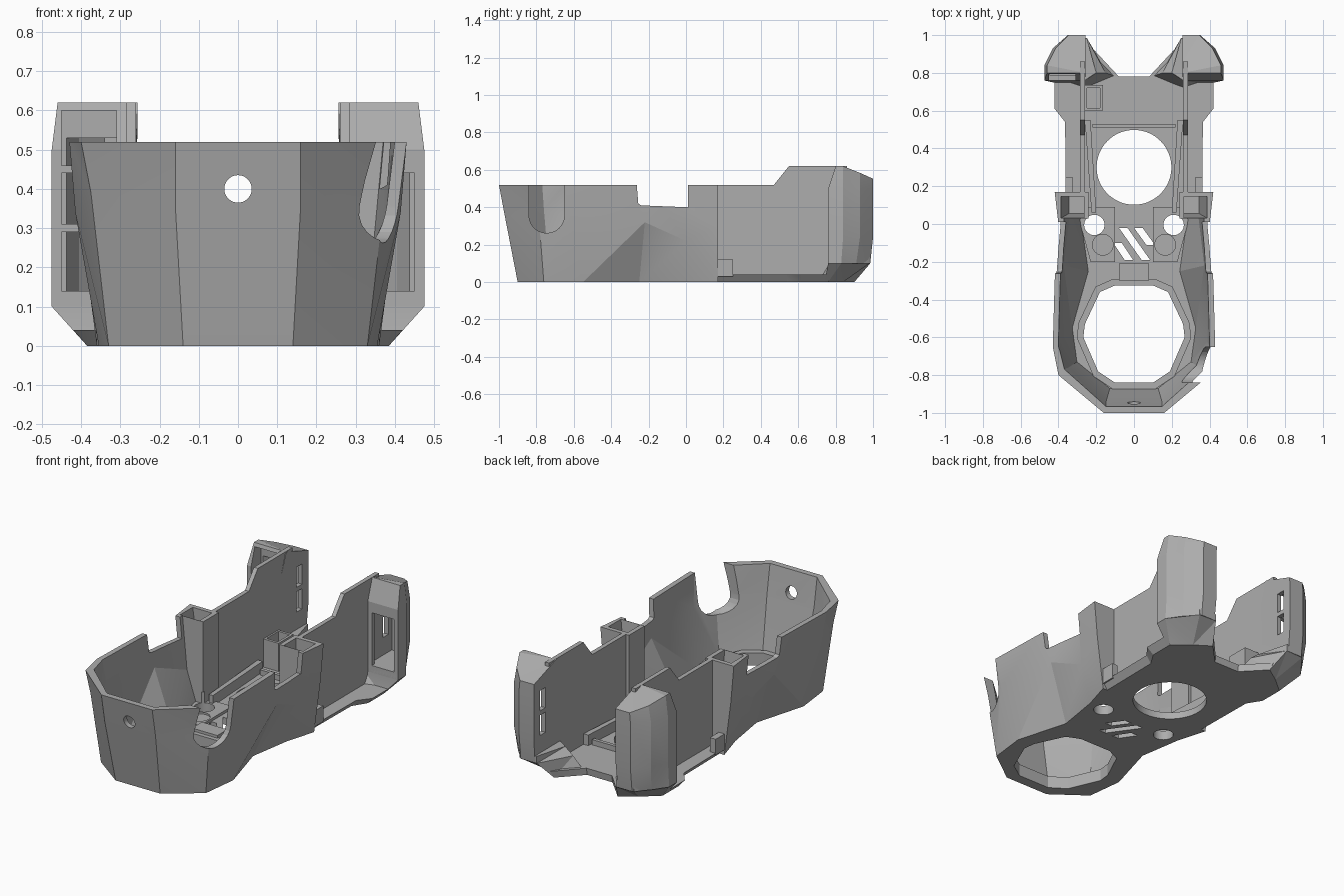
import bpy, bmesh, math
from math import sin, cos, pi

cube = bpy.data.objects.get("Cube")
if cube:
    bpy.data.objects.remove(cube, do_unlink=True)

grey = bpy.data.materials.new("mid grey")
grey.use_nodes = True
colour = (0.42, 0.42, 0.42, 1)
grey.diffuse_color = colour
grey.node_tree.nodes["Principled BSDF"].inputs["Base Color"].default_value = colour


def loft(name, rings):
    """Closed solid through rings that have equal point counts."""
    bm = bmesh.new()
    vs = [[bm.verts.new(p) for p in ring] for ring in rings]
    n = len(vs[0])
    for a, b in zip(vs, vs[1:]):
        for i in range(n):
            j = (i + 1) % n
            bm.faces.new((a[i], a[j], b[j], b[i]))
    bm.faces.new(vs[0])
    bm.faces.new(vs[-1])
    bmesh.ops.triangulate(bm, faces=[f for f in bm.faces if len(f.verts) == 4])
    bmesh.ops.triangulate(bm, faces=[f for f in bm.faces if len(f.verts) > 4])
    bmesh.ops.recalc_face_normals(bm, faces=bm.faces)
    mesh = bpy.data.meshes.new(name)
    bm.to_mesh(mesh)
    bm.free()
    ob = bpy.data.objects.new(name, mesh)
    bpy.context.collection.objects.link(ob)
    mesh.materials.append(grey)
    return ob


def prism(name, pts, lo, hi, axis="z"):
    place = {"x": lambda p, h: (h, p[0], p[1]),
             "y": lambda p, h: (p[0], h, p[1]),
             "z": lambda p, h: (p[0], p[1], h)}[axis]
    return loft(name, [[place(p, h) for p in pts] for h in (lo, hi)])


def box(name, x0, x1, y0, y1, z0, z1):
    return prism(name, [(x0, y0), (x1, y0), (x1, y1), (x0, y1)], z0, z1)


def circle(cx, cy, r, n=48):
    return [(cx + r * cos(2 * pi * i / n), cy + r * sin(2 * pi * i / n)) for i in range(n)]


def cut(target, *cutters):
    for c in cutters:
        c.hide_render = True
        mod = target.modifiers.new("cut", "BOOLEAN")
        mod.operation, mod.solver, mod.object = "DIFFERENCE", "EXACT", c
        bpy.context.view_layer.objects.active = target
        bpy.ops.object.modifier_apply(modifier=mod.name)
        bpy.data.objects.remove(c, do_unlink=True)
    return target


def both(half):
    """Mirror a half outline across x = 0."""
    return half + [(-p[0],) + tuple(p[1:]) for p in reversed(half)]


# Front bowl: faceted hull with a pinched waist
bottom = [(.14, -.90, 0), (.33, -.76, 0), (.355, -.55, 0), (.27, -.25, 0), (.31, 0, 0), (.36, .17, 0)]
middle = [(.16, -.97, .36), (.375, -.79, .39), (.415, -.62, .34), (.40, -.22, .32), (.37, 0, .22), (.40, .17, .3)]
top = [(.16, -1, .52), (.40, -.80, .52), (.43, -.65, .52), (.42, -.30, .52), (.40, 0, .52), (.42, .17, .52)]
bowl = loft("front_bowl", [both(r) for r in (bottom, middle, top)])


def inside(ring, lift):
    inner = []
    for i, (x, y, z) in enumerate(ring[:5]):
        inner.append((x - (.012 if i == 0 else .028), y + (.03 if i < 2 else 0), z + lift))
    x, y, z = inner[4]
    inner[4] = (x, .03, z)
    return both(inner + [(.24, .03, z), (.24, .3, z)])


cut(bowl, loft("bowl_cavity", [inside(bottom, .04), inside(middle, 0), inside(top, .02)]))

# Large rounded opening in the bowl floor, and its raised rim
opening = both([(.10, -.325), (.18, -.36), (.26, -.53), (.268, -.60), (.19, -.78), (.10, -.84)])


def grow(k):
    return [(x * k, -.58 + (y + .58) * k) for x, y in opening]


rim = prism("opening_rim", grow(1.13), .02, .07)
for part in (bowl, rim):
    cut(part, prism("opening_cut", opening, -.1, .3))

# Side dips, cable notch and front screw hole
cut(bowl, prism("side_dips", [(-.27, .6), (-.255, .42), (-.24, .41), (.01, .40), (.01, .6)], -.6, .6, "x"))
arc = [(-.745 + .095 * cos(a * pi / 12), .357 + .095 * sin(a * pi / 12)) for a in range(12, 25)]
cut(bowl, prism("cable_notch", arc + [(-.65, .6), (-.84, .6)], .25, .6, "x"))
cut(bowl, prism("screw_hole", circle(0, .40, .035), -1.1, -.8, "y"))

# Floor slots and small round holes
for x0, y0, x1, y1 in ((-.06, -.02, .06, -.19), (.02, -.02, .085, -.11), (-.09, -.10, -.03, -.19)):
    cut(bowl, prism("slot", [(x0 - .02, y0), (x0 + .025, y0), (x1 + .025, y1), (x1 - .02, y1)], -.1, .1))
for s in (-1, 1):
    pad = prism("floor_pad", [(s * .10, -.20), (s * .23, -.20), (s * .29, .02), (s * .24, .09), (s * .10, .09)], .03, .055)
    for part in (bowl, pad):
        cut(part, prism("peg_hole", circle(s * .21, -.005, .054, 32), -.1, .12))
    cut(pad, prism("pad_recess", circle(s * .165, -.11, .055, 32), .045, .1))
    # Open pocket in the shoulder column
    a, b = sorted((s * .265, s * .345))
    c, d = sorted((s * .265, s * .39))
    low = [(a, .055, .25), (b, .055, .25), (b, .145, .25), (a, .145, .25)]
    high = [(c, .03, .54), (d, .03, .54), (d, .145, .54), (c, .145, .54)]
    cut(bowl, loft("shoulder_pocket", [low, high]))

# Rear floor with bevelled edge and a notch at the back
edge = [(.36, .14), (.365, .54), (.42, .61), (.42, .77), (.21, .92), (.08, .78)]
base = [(.33, .14), (.335, .54), (.385, .62), (.385, .75), (.20, .90), (.08, .775)]
floor = loft("rear_floor", [both([(x, y, z) for x, y in e]) for e, z in ((base, 0), (edge, .04))])
for part in (bowl, floor):
    cut(part, prism("round_opening", circle(0, .30, .198, 64), -.1, .2))

# Floor details between the walls
box("front_bridge", -.08, .08, -.30, -.21, .03, .085)
box("floor_ridge", -.22, .22, .51, .53, .03, .07)
clip = box("cable_clip", -.27, -.165, .60, .735, .03, .2)
cut(clip, box("clip_cut", -.25, -.18, .615, .72, .06, .3))

# Rear side walls, horns and feet
wall_side = [(.15, .02), (.86, .02), (.86, .62), (.55, .62), (.47, .52), (.15, .52)]


def slope(y):
    return min(.62, .62 - (y - .85) * .45)


for s, side in ((1, "left"), (-1, "right")):
    prism(side + "_wall", wall_side, s * .26, s * .285, "x")
    prism(side + "_rail", [(s * .20, .06), (s * .225, .06), (s * .26, .55), (s * .23, .55)], .03, .10)
    a, b = sorted((s * .325, s * .362))
    box(side + "_lug", a, b, .165, .25, .03, .12)

    lower = [(.26, .985), (.35, .985), (.42, .91), (.475, .83), (.475, .76), (.26, .76)]
    body = [(.258, 1), (.35, 1), (.43, .93), (.475, .84), (.475, .76), (.26, .76)]
    upper = [(.256, 1), (.345, 1), (.415, .93), (.46, .84), (.46, .80), (.256, .80)]
    horn = loft(side + "_horn", [
        [(s * x, y, .10) for x, y in lower],
        [(s * x, y, .24) for x, y in body],
        [(s * x, y, .50) for x, y in body],
        [(s * x, y, slope(y)) for x, y in upper]])
    # Hollow inside, front windows and two inner slots
    core = [(.285, .975), (.34, .975), (.405, .915), (.445, .835), (.445, .785), (.285, .785)]
    cut(horn, prism("horn_core", [(s * x, y) for x, y in core], .13, .53))
    windows = ((.14, .44),) if s > 0 else ((.14, .29), (.31, .44), (.46, .60))
    for z0, z1 in windows:
        a, b = sorted((s * .31, s * .45))
        cut(horn, box("window", a, b, .6, .85, z0, z1))
    for z0, z1 in ((.24, .355), (.38, .495)):
        a, b = sorted((s * .2, s * .30))
        cut(horn, box("inner_slot", a, b, .895, .945, z0, z1))

    under = [(.08, .775), (.20, .90), (.29, .84), (.385, .76), (.385, .74), (.26, .70)]
    crown = [(.15, .80), (.25, .985), (.36, .98), (.475, .83), (.475, .76), (.26, .76)]
    loft(side + "_foot", [[(s * x, y, 0) for x, y in under],
                          [(s * x, y, .10) for x, y in crown],
                          [(s * (x if x > .2 else .2), y, .14) for x, y in crown]])

# Soft shading that keeps the creases
bpy.ops.object.select_all(action="DESELECT")
for ob in bpy.context.collection.objects:
    if ob.type == "MESH" and ob.data.materials and ob.data.materials[0] == grey:
        ob.select_set(True)
        bpy.context.view_layer.objects.active = ob
bpy.ops.object.shade_smooth_by_angle(angle=math.radians(15))
